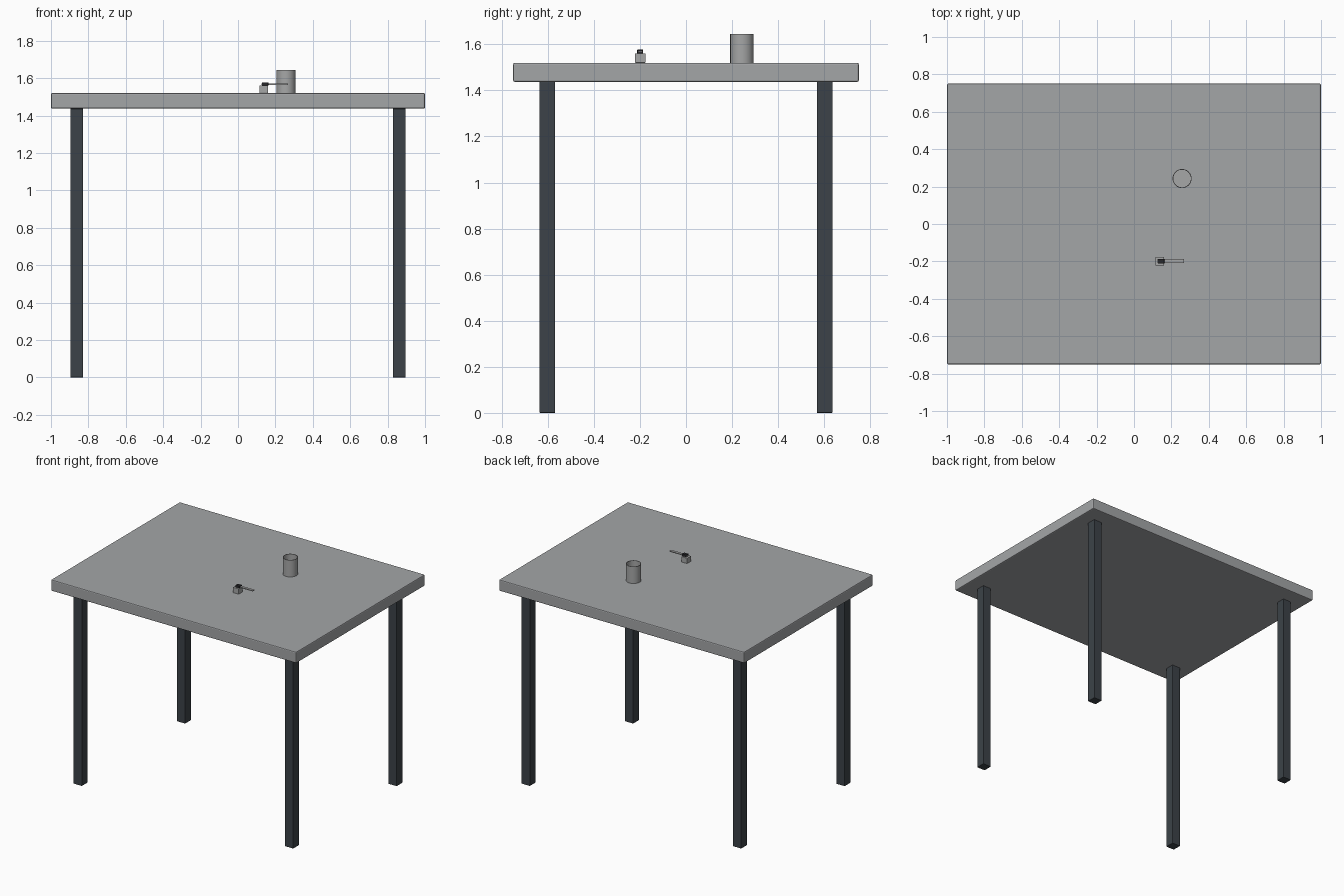
import bpy
import bmesh
from math import cos, sin, tau

cube = bpy.data.objects.get("Cube")
if cube:
    bpy.data.objects.remove(cube, do_unlink=True)


def material(name, rgb, roughness=0.5):
    m = bpy.data.materials.new(name)
    m.use_nodes = True
    colour = (*rgb, 1)
    m.diffuse_color = colour
    bsdf = m.node_tree.nodes["Principled BSDF"]
    bsdf.inputs["Base Color"].default_value = colour
    bsdf.inputs["Roughness"].default_value = roughness
    return m


stone = material("table grey", (0.37, 0.38, 0.39))
steel = material("leg charcoal", (0.045, 0.055, 0.065))
tin = material("cup grey", (0.38, 0.385, 0.385))
black = material("cap black", (0.02, 0.02, 0.023))


def finish(name, bm, mat):
    bmesh.ops.recalc_face_normals(bm, faces=bm.faces[:])
    mesh = bpy.data.meshes.new(name)
    bm.to_mesh(mesh)
    bm.free()
    mesh.materials.append(mat)
    obj = bpy.data.objects.new(name, mesh)
    bpy.context.collection.objects.link(obj)
    return obj


def box(name, low, high, mat, bevel=0):
    """Box between two corners, with optional rounded edges."""
    bm = bmesh.new()
    bmesh.ops.create_cube(bm, size=1)
    for v in bm.verts:
        v.co = [(a + b) / 2 + c * (b - a) for a, b, c in zip(low, high, v.co)]
    obj = finish(name, bm, mat)
    if bevel:
        mod = obj.modifiers.new("edge bevel", "BEVEL")
        mod.width = bevel
        mod.segments = 2
    return obj


def lathe(name, centre, profile, mat, sides=48):
    """Turn a (radius, height) profile about a vertical axis."""
    bm = bmesh.new()
    rings = [[bm.verts.new((centre[0] + r * cos(tau * i / sides),
                            centre[1] + r * sin(tau * i / sides), z))
              for i in range(sides)] for r, z in profile]
    for a, b in zip(rings, rings[1:]):
        for i in range(sides):
            j = (i + 1) % sides
            bm.faces.new((a[i], a[j], b[j], b[i]))
    bm.faces.new(rings[0])
    bm.faces.new(rings[-1])
    obj = finish(name, bm, mat)
    bpy.ops.object.select_all(action="DESELECT")
    obj.select_set(True)
    bpy.context.view_layer.objects.active = obj
    bpy.ops.object.shade_smooth_by_angle()
    return obj


# Table top
TOP, UNDER = 1.52, 1.437
box("table_top", (-1, -0.75, UNDER), (1, 0.75, TOP), stone, 0.007)

# Four square legs
for x, side in ((-0.862, "right"), (0.862, "left")):
    for y, end in ((-0.602, "front"), (0.602, "back")):
        box(f"{end}_{side}_leg", (x - 0.034, y - 0.034, 0),
            (x + 0.034, y + 0.034, UNDER), steel, 0.003)

# Open cup
RIM = 1.644
lathe("cup", (0.257, 0.243),
      [(0.051, TOP), (0.051, RIM), (0.047, RIM), (0.047, TOP + 0.005)], tin)

# Small clamp block with a dark cap and a flat arm
box("clamp_block", (0.114, -0.222, TOP), (0.161, -0.176, 1.56), tin, 0.002)
box("clamp_cap", (0.128, -0.212, 1.56), (0.162, -0.186, 1.577), black, 0.002)
box("clamp_arm", (0.125, -0.208, 1.564), (0.266, -0.188, 1.57), tin)
